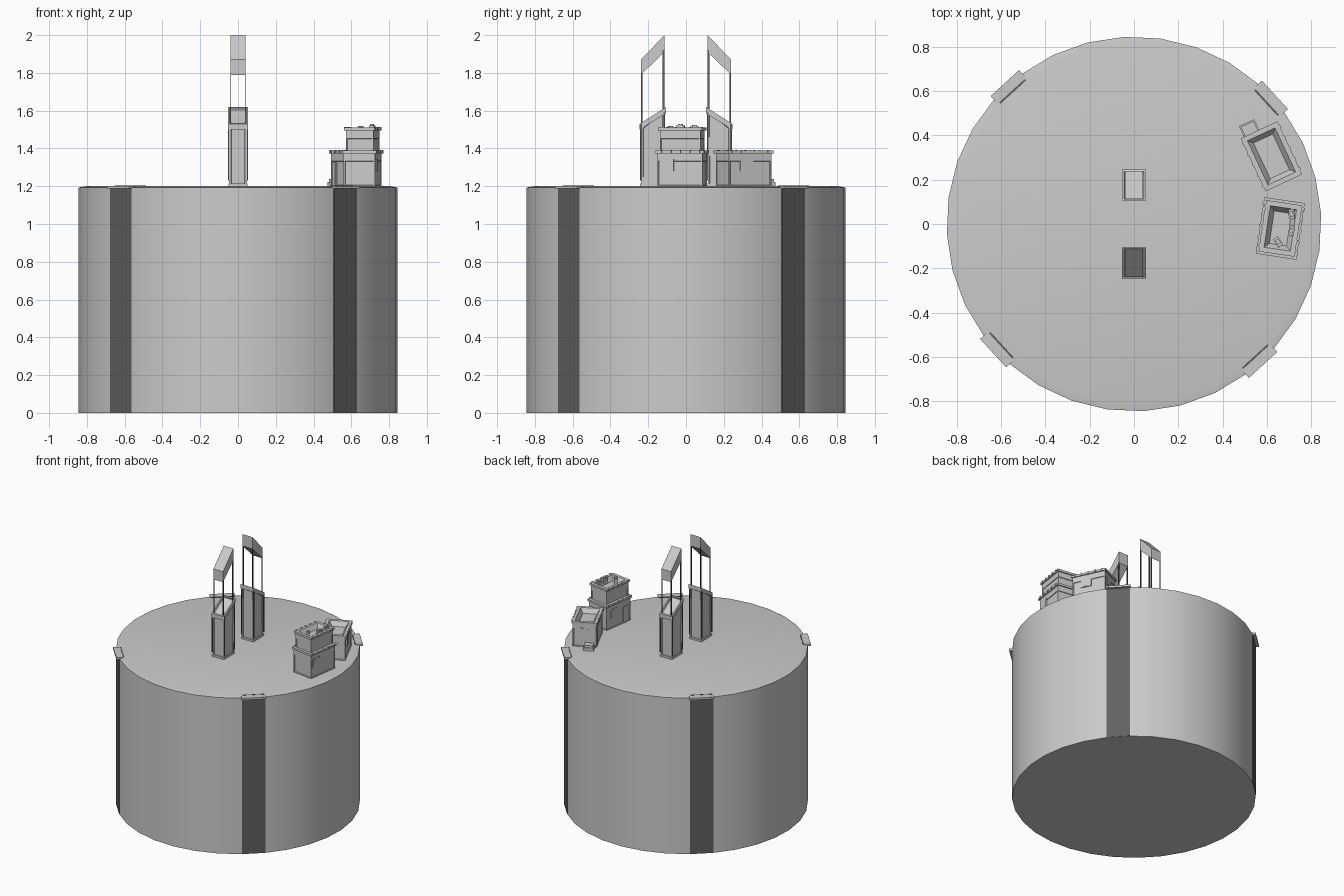
import bpy, bmesh
from math import pi, cos, sin, radians
from mathutils import Matrix, Vector

if "Cube" in bpy.data.objects:
    bpy.data.objects.remove(bpy.data.objects["Cube"])

dark = bpy.data.materials.new("dark_grey")
dark.diffuse_color = (0.12, 0.12, 0.12, 1)
dark.use_nodes = True
dark.node_tree.nodes["Principled BSDF"].inputs["Base Color"].default_value = dark.diffuse_color


def finish(name, bm, matrix=None, mat=None):
    bmesh.ops.recalc_face_normals(bm, faces=bm.faces)
    me = bpy.data.meshes.new(name)
    bm.to_mesh(me)
    bm.free()
    ob = bpy.data.objects.new(name, me)
    bpy.context.collection.objects.link(ob)
    if matrix:
        ob.matrix_world = matrix
    if mat:
        me.materials.append(mat)
    return ob


def box(name, lo, hi, matrix=None, mat=None):
    bm = bmesh.new()
    bmesh.ops.create_cube(bm, size=1)
    for v in bm.verts:
        v.co = Vector([lo[i] if v.co[i] < 0 else hi[i] for i in range(3)])
    return finish(name, bm, matrix, mat)


def prism(name, profile, x0, x1, matrix=None, panel=0, sunken_top=0):
    """Extrude a (y, z) profile along x; optionally sink wall panels and top."""
    bm = bmesh.new()
    f = bm.faces.new([bm.verts.new((x0, y, z)) for y, z in profile])
    new = bmesh.ops.extrude_face_region(bm, geom=[f])["geom"]
    for v in new:
        if isinstance(v, bmesh.types.BMVert):
            v.co.x = x1
    bmesh.ops.recalc_face_normals(bm, faces=bm.faces)
    bm.normal_update()
    walls = [f for f in bm.faces if abs(f.normal.z) < 0.1]
    tops = [f for f in bm.faces if f.normal.z > 0.5]
    if panel:
        bmesh.ops.inset_individual(bm, faces=walls, thickness=panel, depth=0)
        bmesh.ops.inset_individual(bm, faces=walls, thickness=0.003, depth=-0.004)
    if sunken_top:
        bmesh.ops.inset_individual(bm, faces=tops, thickness=0.012, depth=0)
        bmesh.ops.inset_individual(bm, faces=tops, thickness=0.005, depth=-sunken_top)
    return finish(name, bm, matrix)


# round base with a slightly sloped rim
N, R, A0 = 32, 0.845, radians(42.5) + pi / 32
bm = bmesh.new()
rings = []
for r, z in ((R, 0), (R, 1.193), (0.807, 1.2)):
    rings.append([bm.verts.new((r * cos(A0 + 2 * pi * i / N), r * sin(A0 + 2 * pi * i / N), z))
                  for i in range(N)])
for a, b in zip(rings, rings[1:]):
    for i in range(N):
        j = (i + 1) % N
        bm.faces.new((a[i], a[j], b[j], b[i]))
bm.faces.new(rings[0])
bm.faces.new(rings[-1])
base = finish("round_base", bm)
bpy.context.view_layer.objects.active = base
base.select_set(True)
bpy.ops.object.shade_smooth_by_angle(angle=radians(30))

# four dark wall strips with sills on top
for k in range(4):
    rot = Matrix.Rotation(radians(42.5 + 90 * k), 4, 'Z')
    box("wall_strip", (0.83, -0.083, 0.002), (0.8425, 0.083, 1.19), rot, dark)
    box("strip_sill", (0.815, -0.087, 1.187), (0.862, 0.087, 1.202), rot)
    box("sill_slot", (0.806, -0.078, 1.195), (0.815, 0.078, 1.203), rot, dark)

# two mirrored kiosk towers (turned half round for the second)
for k in range(2):
    m = Matrix.Rotation(pi * k, 4, 'Z')
    box("tower_foot", (-0.05, -0.243, 1.195), (0.05, -0.112, 1.215), m)
    prism("tower_body", [(-0.238, 1.2), (-0.116, 1.2), (-0.116, 1.6), (-0.238, 1.515)],
          -0.047, 0.047, m, panel=0.013)
    prism("tower_collar", [(-0.245, 1.5), (-0.106, 1.585), (-0.106, 1.619), (-0.245, 1.53)],
          -0.053, 0.053, m, sunken_top=0.012)
    for x in (-0.054, 0.047):
        for y in (-0.243, -0.12):
            box("tower_corner", (x, y, 1.23), (x + 0.007, y + 0.009, 1.53 if y < -0.2 else 1.59), m, dark)
    for x in (-0.041, 0.037):
        for y, z in ((-0.238, 1.8), (-0.124, 1.92)):
            box("canopy_post", (x, y, 1.51), (x + 0.004, y + 0.009, z), m, dark)
    prism("sloped_canopy", [(-0.239, 1.79), (-0.114, 1.91), (-0.114, 2.0), (-0.239, 1.87)],
          -0.041, 0.041, m)


def storey(name, m, hx, hy, z0, z1):
    """Panelled walls, overhanging cornice with dentils, sunken roof."""
    prism(name + "_walls", [(-hy, z0), (hy, z0), (hy, z1 - 0.05), (-hy, z1 - 0.05)], -hx, hx, m, panel=0.01)
    for s in (-1, 1):   # top wall band kept open above the sunken roof floor
        box(name + "_side_band", (s * hx - 0.006, -hy, z1 - 0.05), (s * hx + 0.0, hy, z1 - 0.012), m) if s > 0 \
            else box(name + "_side_band", (-hx, -hy, z1 - 0.05), (-hx + 0.006, hy, z1 - 0.012), m)
        y = sorted((s * hy, s * (hy - 0.006)))
        box(name + "_end_band", (-hx, y[0], z1 - 0.05), (hx, y[1], z1 - 0.012), m)
    # parapet ring: overhang outside, sloped inside, down to the roof floor
    bm = bmesh.new()
    loops = []
    for d, z in ((-0.002, z1 - 0.016), (0.008, z1 - 0.016), (0.008, z1), (-0.014, z1), (-0.035, z1 - 0.035)):
        loops.append([bm.verts.new((sx * (hx + d), sy * (hy + d), z))
                      for sx, sy in ((-1, -1), (1, -1), (1, 1), (-1, 1))])
    for a, b in zip(loops, loops[1:]):
        for i in range(4):
            bm.faces.new((a[i], a[i - 1], b[i - 1], b[i]))
    bm.faces.new(loops[-1])
    finish(name + "_parapet", bm, m)
    for s in (-1, 1):
        for i in range(5):
            y = (i - 2) * hy * 0.42
            x = s * (hx + 0.007)
            box(name + "_dentil", (x - 0.005, y - 0.006, z1 - 0.013), (x + 0.005, y + 0.006, z1 + 0.003), m)


def opening(name, m, side, h, c, w, z0, z1):
    """Framed window or door on a house side (angle), h from the centre."""
    f = m @ Matrix.Rotation(radians(side), 4, 'Z')
    box(name + "_frame", (h - 0.006, c - w / 2, z0), (h + 0.002, c + w / 2, z1), f)
    box(name + "_pane", (h - 0.004, c - w / 2 + 0.006, z0 + 0.006),
        (h + 0.003, c + w / 2 - 0.006, z1 - 0.006), f)


# two-storey house
ma = Matrix.Translation((0.66, -0.02, 0)) @ Matrix.Rotation(radians(-8.5), 4, 'Z')
storey("tall_house_lower", ma, 0.084, 0.121, 1.198, 1.39)
storey("tall_house_upper", ma, 0.074, 0.109, 1.35, 1.51)
opening("tall_house_window", ma, 0, 0.084, -0.07, 0.075, 1.28, 1.345)
opening("tall_house_window", ma, 180, 0.084, -0.04, 0.06, 1.28, 1.345)
opening("tall_house_door", ma, 180, 0.084, 0.07, 0.045, 1.2, 1.325)
for x, y, a, h in ((0.71, 0.045, 5, 1.525), (0.71, -0.03, -10, 1.53), (0.65, -0.08, 35, 1.52)):
    mb = Matrix.Translation((x, y, 0)) @ Matrix.Rotation(radians(a), 4, 'Z')
    box("roof_unit", (-0.013, -0.022, 1.47), (0.013, 0.022, h - 0.008), mb)
    box("roof_unit_cap", (-0.008, -0.012, h - 0.01), (0.008, 0.012, h), mb)

# single-storey house with a step at its end
mh = Matrix.Translation((0.62, 0.305, 0)) @ Matrix.Rotation(radians(25), 4, 'Z')
storey("low_house", mh, 0.083, 0.124, 1.198, 1.39)
opening("low_house_window", mh, 0, 0.083, -0.02, 0.075, 1.28, 1.345)
opening("low_house_window", mh, 90, 0.124, -0.02, 0.06, 1.28, 1.345)
opening("low_house_door", mh, 180, 0.083, -0.085, 0.05, 1.2, 1.325)
box("low_house_step", (-0.075, 0.125, 1.198), (0.0, 0.185, 1.222), mh)
box("step_top", (-0.069, 0.131, 1.22), (-0.006, 0.179, 1.238), mh)
